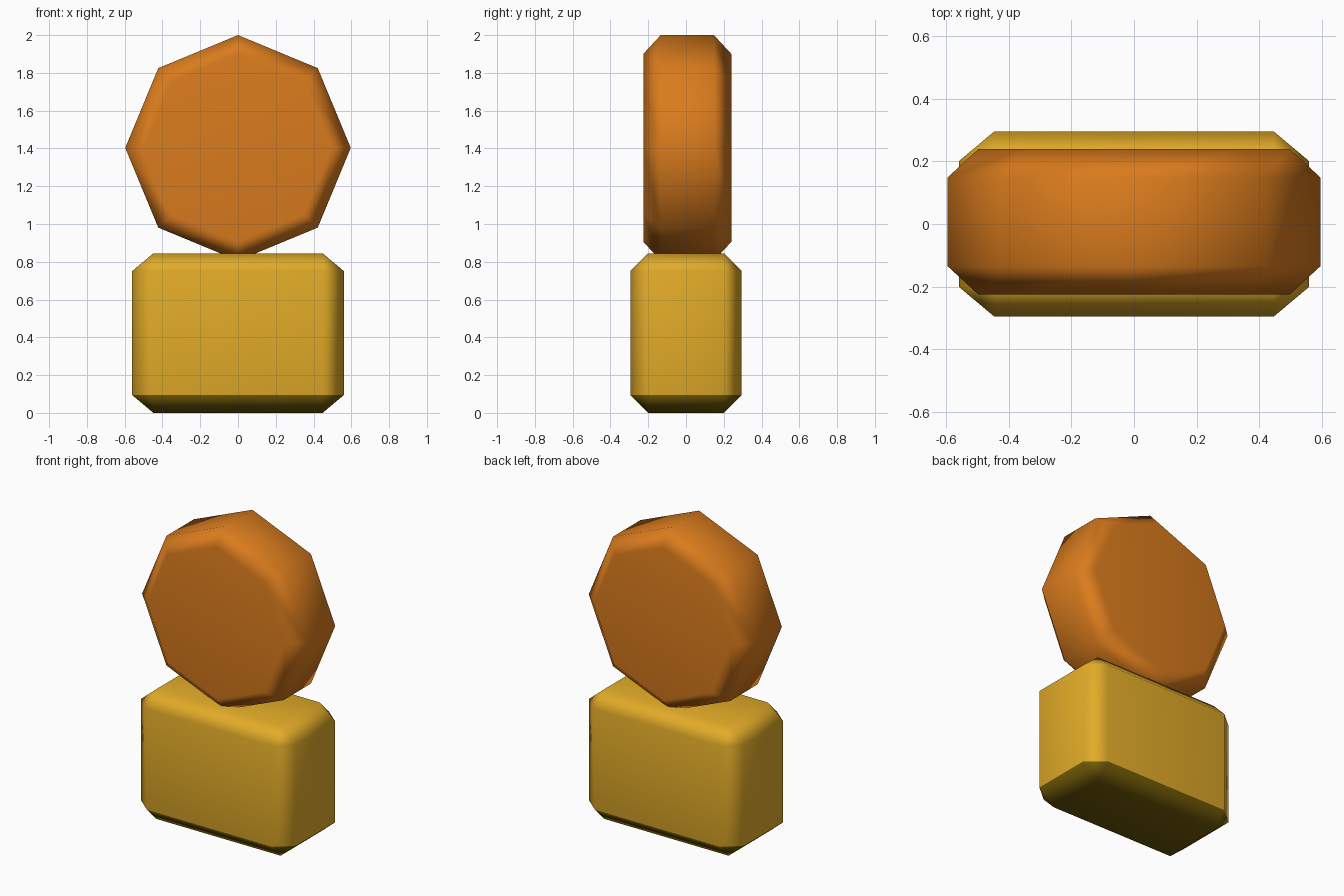
import bpy, bmesh, math
from mathutils import Matrix, Vector

if "Cube" in bpy.data.objects:
    bpy.data.objects.remove(bpy.data.objects["Cube"])


def material(name, color):
    mat = bpy.data.materials.new(name)
    mat.diffuse_color = (*color, 1.0)
    mat.use_nodes = True
    mat.node_tree.nodes["Principled BSDF"].inputs["Base Color"].default_value = mat.diffuse_color
    return mat


def finish(bm, name, mats, location):
    bmesh.ops.recalc_face_normals(bm, faces=bm.faces)
    for f in bm.faces:
        f.smooth = True
    mesh = bpy.data.meshes.new(name)
    bm.to_mesh(mesh)
    bm.free()
    for mat in mats:
        mesh.materials.append(mat)
    obj = bpy.data.objects.new(name, mesh)
    obj.location = location
    bpy.context.collection.objects.link(obj)
    # Keeps the broad faces flat while the chamfers stay soft
    obj.modifiers.new("weighted_normals", 'WEIGHTED_NORMAL').weight = 50
    return obj


def chamfer(bm, edges, offset):
    bmesh.ops.bevel(bm, geom=edges, offset=offset, segments=1,
                    profile=0.5, affect='EDGES')


yellow = material("golden_yellow", (0.76, 0.41, 0.021))
orange = material("orange", (0.70, 0.20, 0.012))
olive = material("dark_olive", (0.16, 0.10, 0.002))

# Body: box with chamfered edges, the chamfer slightly wider along x
size = Vector((1.12, 0.59, 0.845))
cut = Vector((0.112, 0.094, 0.094))
bm = bmesh.new()
bmesh.ops.create_cube(bm, size=1.0)
bmesh.ops.scale(bm, vec=[s / c for s, c in zip(size, cut)], verts=bm.verts)
chamfer(bm, bm.edges[:], 1.0)
bmesh.ops.scale(bm, vec=cut, verts=bm.verts)
# Underside and lower chamfer are dark
for f in bm.faces:
    if max(v.co.z for v in f.verts) < -size.z / 2 + cut.z + 0.01:
        f.material_index = 1
finish(bm, "body", [yellow, olive], (0, 0, size.z / 2))

# Head: upright eight-sided disc with both rims chamfered
radius, depth = 0.597, 0.466
bm = bmesh.new()
bmesh.ops.create_cone(bm, cap_ends=True, segments=8, radius1=radius,
                      radius2=radius, depth=depth)
rims = [e for e in bm.edges if abs(e.verts[0].co.z - e.verts[1].co.z) < 0.01]
chamfer(bm, rims, 0.092)
bmesh.ops.rotate(bm, cent=(0, 0, 0), verts=bm.verts,
                 matrix=Matrix.Rotation(math.pi / 2, 3, 'X'))
finish(bm, "head", [orange], (0, 0.007, 2.0 - radius))
